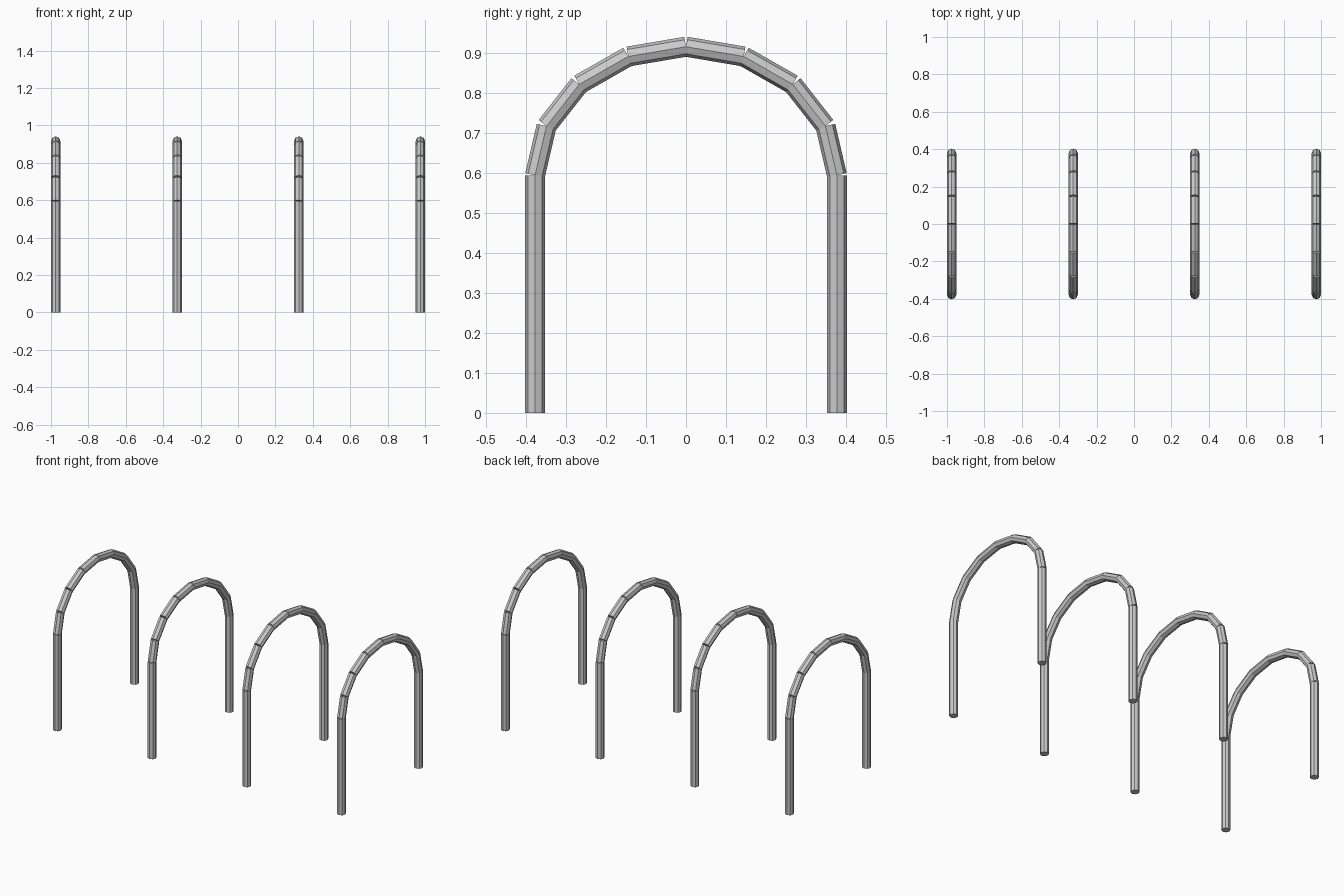
import bpy, bmesh, math
from mathutils import Matrix, Vector

if "Cube" in bpy.data.objects:
    bpy.data.objects.remove(bpy.data.objects["Cube"])

RADIUS, SIDES = 0.025, 8
HALF_SPAN, SPRING_Z, RISE = 0.378, 0.595, 0.322
ARC_STEPS = 8

steel = bpy.data.materials.new("light_grey_metal")
steel.diffuse_color = (0.6, 0.6, 0.6, 1)
steel.use_nodes = True
steel.node_tree.nodes["Principled BSDF"].inputs["Base Color"].default_value = steel.diffuse_color


def add_tube(bm, a, b):
    """Straight capped eight-sided tube between two points in the YZ plane."""
    d = b - a
    m = Matrix.Translation((a + b) / 2) @ Matrix.Rotation(math.atan2(-d.y, d.z), 4, 'X')
    bmesh.ops.create_cone(bm, cap_ends=True, segments=SIDES, radius1=RADIUS,
                          radius2=RADIUS, depth=d.length, matrix=m)


def make_part(name, x, runs):
    bm = bmesh.new()
    for a, b in runs:
        add_tube(bm, a, b)
    mesh = bpy.data.meshes.new(name)
    bm.to_mesh(mesh)
    bm.free()
    mesh.materials.append(steel)
    obj = bpy.data.objects.new(name, mesh)
    obj.location.x = x
    bpy.context.collection.objects.link(obj)


# Points along the half-ellipse at the top of each hoop
arc = [Vector((0, HALF_SPAN * math.cos(t), SPRING_Z + RISE * math.sin(t)))
       for t in (math.pi * i / ARC_STEPS for i in range(ARC_STEPS + 1))]

for n, x in enumerate((-0.975, -0.325, 0.325, 0.975), 1):
    # Upright legs
    for side, y in (("front", -HALF_SPAN), ("back", HALF_SPAN)):
        make_part(f"hoop_{n}_{side}_leg", x,
                  [(Vector((0, y, 0)), Vector((0, y, SPRING_Z)))])
    # Arch of separate square-cut tube pieces, open on the outside of each joint
    make_part(f"hoop_{n}_arch", x, list(zip(arc, arc[1:])))
